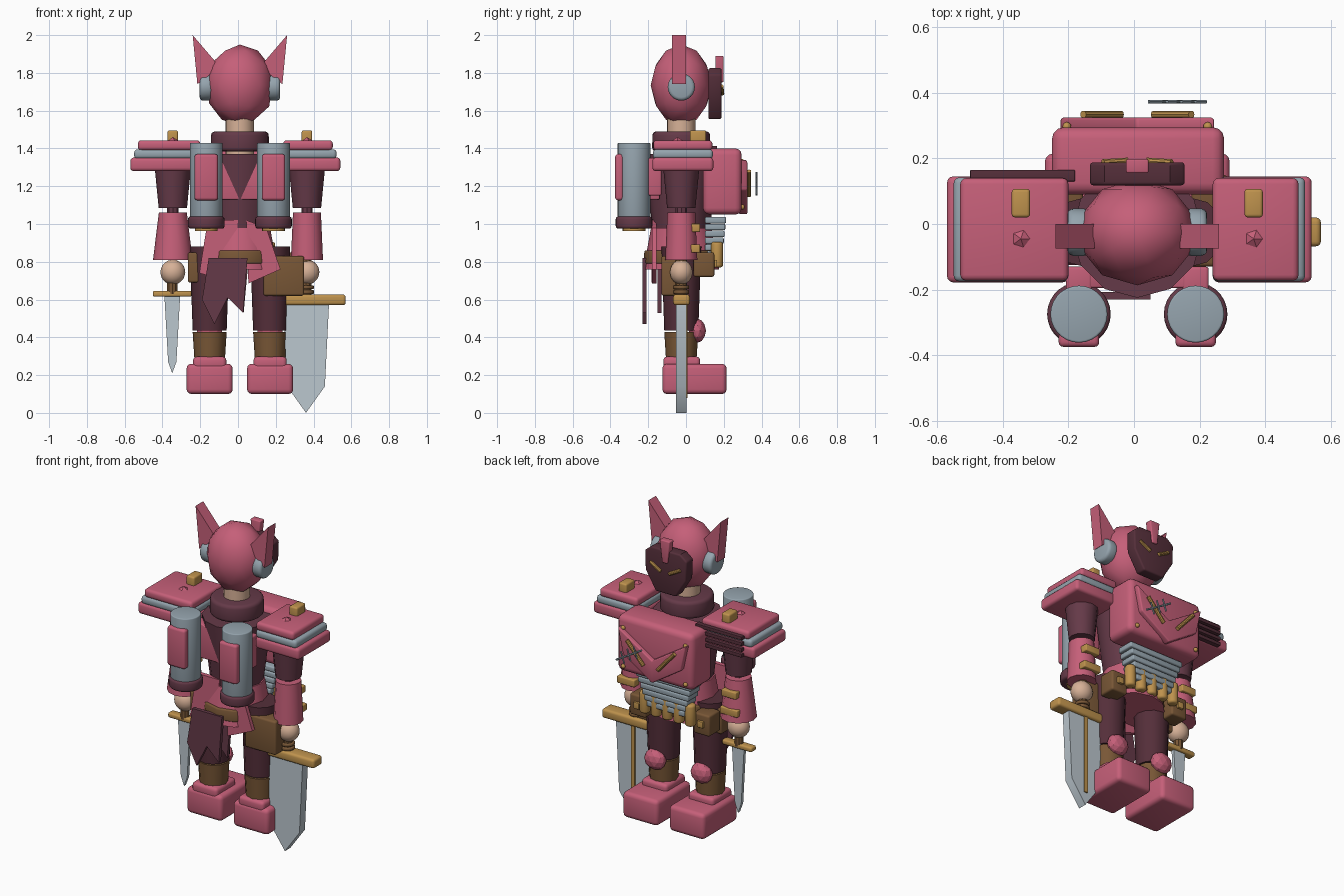
import bpy, bmesh
from math import radians, atan2, hypot
from mathutils import Matrix, Vector

cube = bpy.data.objects.get("Cube")
if cube:
    bpy.data.objects.remove(cube)


def material(name, rgb):
    m = bpy.data.materials.new(name)
    m.use_nodes = True
    m.diffuse_color = (*rgb, 1)
    m.node_tree.nodes["Principled BSDF"].inputs["Base Color"].default_value = (*rgb, 1)
    return m


ROSE = material("rose armour", (0.56, 0.115, 0.19))
PLUM = material("plum cloth", (0.13, 0.042, 0.065))
DARK = material("dark plum", (0.09, 0.028, 0.042))
STEEL = material("steel", (0.3, 0.37, 0.42))
BLADE = material("pale blade steel", (0.5, 0.57, 0.62))
GOLD = material("gold", (0.52, 0.29, 0.075))
BROWN = material("brown leather", (0.19, 0.095, 0.037))
SKIN = material("skin", (0.68, 0.44, 0.31))

CX, CY = 0.01, -0.025          # body axis
SIDES = (("left", 1), ("right", -1))


def finish(name, bm, mat, bevel=0, smooth=True):
    """Bevel the hard edges, then turn the mesh into a shaded object."""
    bmesh.ops.recalc_face_normals(bm, faces=bm.faces)
    if bevel:
        edges = [e for e in bm.edges if e.calc_face_angle(0) > radians(40)]
        bmesh.ops.bevel(bm, geom=edges, offset=bevel, segments=3, profile=0.5,
                        affect='EDGES', clamp_overlap=True)
    me = bpy.data.meshes.new(name)
    bm.to_mesh(me)
    bm.free()
    me.materials.append(mat)
    ob = bpy.data.objects.new(name, me)
    bpy.context.collection.objects.link(ob)
    if smooth:
        bpy.ops.object.select_all(action='DESELECT')
        ob.select_set(True)
        bpy.context.view_layer.objects.active = ob
        bpy.ops.object.shade_smooth_by_angle(angle=radians(35))
    return ob


def box(name, x, y, z, mat, bevel=0):
    """Box from (min, max) ranges."""
    bm = bmesh.new()
    bmesh.ops.create_cube(bm, size=1)
    for v in bm.verts:
        v.co = [(a + b) / 2 + c * (b - a) for (a, b), c in zip((x, y, z), v.co)]
    return finish(name, bm, mat, bevel)


def tube(name, x, y, z, r, mat, sides=24, bevel=0):
    """Upright cone section, z = (bottom, top), r = (bottom, top)."""
    bm = bmesh.new()
    bmesh.ops.create_cone(bm, cap_ends=True, segments=sides, radius1=r[0], radius2=r[1],
                          depth=z[1] - z[0],
                          matrix=Matrix.Translation((x, y, (z[0] + z[1]) / 2)))
    return finish(name, bm, mat, bevel)


def rod(name, a, b, r, mat, sides=10, bevel=0):
    a, b = Vector(a), Vector(b)
    rot = (b - a).to_track_quat('Z', 'Y').to_matrix().to_4x4()
    bm = bmesh.new()
    bmesh.ops.create_cone(bm, cap_ends=True, segments=sides, radius1=r, radius2=r,
                          depth=(b - a).length, matrix=Matrix.Translation((a + b) / 2) @ rot)
    return finish(name, bm, mat, bevel)


def ball(name, loc, size, mat, detail=3, smooth=True):
    bm = bmesh.new()
    bmesh.ops.create_icosphere(bm, subdivisions=detail, radius=1,
                               matrix=Matrix.Translation(loc) @ Matrix.Diagonal((*size, 1)))
    ob = finish(name, bm, mat, smooth=False)
    if smooth:
        ob.data.polygons.foreach_set("use_smooth", [True] * len(ob.data.polygons))
    return ob


def plate(name, pts, y, mat, bevel=0):
    """Flat outline in x, z, extruded over the y range."""
    bm = bmesh.new()
    face = bm.faces.new([bm.verts.new((px, y[0], pz)) for px, pz in pts])
    out = bmesh.ops.extrude_face_region(bm, geom=[face])["geom"]
    for v in out:
        if isinstance(v, bmesh.types.BMVert):
            v.co.y = y[1]
    return finish(name, bm, mat, bevel)


# Head, collar and mask
ball("head", (CX, CY, 1.735), (0.182, 0.162, 0.215), ROSE, 2)
tube("neck", CX, CY, (1.34, 1.56), (0.075, 0.075), SKIN)
tube("collar", CX, CY, (1.385, 1.49), (0.155, 0.152), PLUM, 24, 0.02)
plate("mask", [(CX + a, b) for a, b in
               [(-.145, 1.79), (-.1, 1.825), (.1, 1.825), (.145, 1.79), (.14, 1.67),
                (.07, 1.555), (-.07, 1.555), (-.14, 1.67)]], (0.118, 0.188), DARK, 0.01)
plate("mask_crest", [(CX + a, b) for a, b in
                     [(-.035, 1.89), (.035, 1.89), (.018, 1.75), (-.018, 1.75)]],
      (0.155, 0.198), ROSE, 0.006)
for side, s in SIDES:
    rod(side + "_eye", (CX + s * .03, .192, 1.69), (CX + s * .105, .187, 1.73), .011, GOLD)
    rod(side + "_ear_disc", (CX + s * .145, CY, 1.725), (CX + s * .213, CY, 1.725),
        .072, STEEL, 24, 0.018)
    plate(side + "_fin", [(CX + s * .25, 2.0), (CX + s * .13, 1.86), (CX + s * .16, 1.79),
                          (CX + s * .225, 1.74)], (-0.075, 0.0), ROSE)

# Torso and chest armour
tube("torso", CX, CY, (0.92, 1.37), (0.145, 0.2), PLUM, 12)
tube("hips", CX, CY, (0.76, 0.98), (0.2, 0.16), ROSE, 12)
tube("belt", CX, CY, (0.79, 0.86), (0.2, 0.195), BROWN, 12, 0.008)
box("chest_box", (-.25, .275), (.09, .295), (1.05, 1.4), ROSE, 0.035)
plate("chest_chevron", [(CX + a, b) for a, b in
                        [(-.235, 1.34), (0, 1.19), (.235, 1.34), (.2, 1.18), (0, 1.05),
                         (-.2, 1.18)]], (.28, .325), ROSE, 0.008)
plate("back_plate", [(CX + a, b) for a, b in
                     [(-.14, 1.13), (.14, 1.13), (.15, 1.35), (.06, 1.32), (0, 1.28),
                      (-.06, 1.32), (-.15, 1.35)]], (-.195, -.14), ROSE, 0.006)
for side, s in SIDES:
    rod(side + "_chest_bar", (CX + s * .165, .334, 1.28), (CX + s * .05, .334, 1.15),
        .012, GOLD)
    for z in (1.33, 1.09):
        ball(side + "_chest_bolt", (CX + s * .215, .297, z), (.014, .014, .014), GOLD, 2)

# Stitched scratch floating on the chest
scratch_a, scratch_b = Vector((.22, .373, 1.16)), Vector((.045, .373, 1.265))
rod("scratch_line", scratch_a, scratch_b, .006, STEEL, 6)
for i in range(3):
    p = scratch_a.lerp(scratch_b, (i + 1) / 4)
    rod("scratch_stitch", p + Vector((-.012, 0, -.035)), p + Vector((.012, 0, .035)),
        .005, STEEL, 6)

# Belly slats and belt capsules
for i in range(6):
    w = .19 - i * .012
    z = 1.02 - i * .036
    box("belly_slat", (CX - w, CX + w), (.1, .212 - i * .004), (z - .017, z + .017), STEEL, 0.008)
for i in range(5):
    x = CX + (i - 2) * .078
    rod("belt_capsule", (x, .165, .77), (x, .165, .905), .032, GOLD, 14, 0.014)

# Pouches
box("left_pouch", (.135, .35), (-.13, .0), (.62, .83), BROWN, 0.012)
box("right_pouch", (-.265, -.16), (-.1, .03), (.69, .85), BROWN, 0.012)
for side, s in SIDES:
    x = CX + s * .22
    box(side + "_front_pouch", (x - .055, x + .055), (.04, .15), (.72, .85), BROWN, 0.012)
    box(side + "_pouch_clasp", (x - .02, x + .02), (.145, .165), (.77, .81), GOLD, 0.004)

# Cloth panels behind the hips
plate("right_cloth_panel", [(-.16, 1.02), (0, 1.02), (-.03, .69), (-.205, .74)],
      (-.182, -.155), ROSE)
plate("left_cloth_panel", [(.045, 1.02), (.15, .98), (.225, .76), (.055, .685)],
      (-.18, -.155), ROSE)
plate("middle_cloth", [(-.03, 1.1), (.05, 1.1), (.055, .8), (.03, .53), (-.05, .62)],
      (-.15, -.13), PLUM)
plate("torn_cloth", [(-.155, .82), (.05, .82), (.028, .53), (-.055, .61), (-.125, .47),
                     (-.19, .6)], (-.23, -.208), PLUM)

# Rocket pack
for side, s in SIDES:
    x, y = CX + s * .178, -.275
    tube(side + "_rocket", x, y, (1.02, 1.43), (.087, .087), STEEL, 28, 0.006)
    tube(side + "_nozzle", x, y, (.975, 1.04), (.097, .097), PLUM, 28, 0.015)
    tube(side + "_nozzle_core", x, y, (.962, 1.0), (.06, .06), GOLD)
    box(side + "_rocket_plate", (x - .062, x + .062), (-.375, -.33), (1.125, 1.37), ROSE, 0.015)
    box(side + "_rocket_mount", (x - .04, x + .04), (-.21, -.13), (1.15, 1.35), ROSE, 0.01)

# Arms
for side, s in SIDES:
    x = CX + s * .355
    tube(side + "_upper_arm", x, CY, (1.085, 1.32), (.075, .098), PLUM, 12)
    tube(side + "_forearm", x, CY, (.81, 1.06), (.085, .074) if s > 0 else (.105, .074), ROSE, 12)
    tube(side + "_elbow", x, CY, (1.0, 1.12), (.03, .03), PLUM, 8)
    ball(side + "_hand", (x, CY, .745), (.066, .06, .066), SKIN)
    for z, w in ((.98, .05), (.87, .06)):
        box(side + "_bracer_buckle", (x - w, x + w), (.02, .075), (z - .022, z + .022), GOLD, 0.006)
    ball(side + "_shoulder_ball", (x, -.045, 1.36), (.1, .1, .1), ROSE, 1, False)
    box(side + "_shoulder_knob", (x - .028, x + .028), (.02, .107), (1.42, 1.495), GOLD, 0.01)

# Layered shoulder pads
for side, inner, outer in (("left", .24, .542), ("right", -.2, -.57)):
    s = 1 if outer > 0 else -1
    for part, inset, z, mat in (("lower", 0, (1.28, 1.352), ROSE), ("middle", .02, (1.345, 1.395), STEEL),
                                ("upper", .04, (1.39, 1.443), ROSE)):
        box(f"{side}_{part}_pad", sorted((inner, outer - s * inset)),
            (-.178 + inset / 8, .145 - inset / 8), z, mat, 0.018)
for i in range(4):
    z = 1.295 + i * .036
    box("pad_vent_slat", (-.5, -.18), (.13, .165), (z - .011, z + .011), DARK, 0.003)

# Legs and boots
for side, s in SIDES:
    x = CX + s * .16
    tube(side + "_thigh", x, CY, (.435, .88), (.09, .106), DARK, 12)
    tube(side + "_shin", x, CY, (.27, .428), (.08, .09), BROWN, 12)
    ball(side + "_knee_pad", (x, .06, .435), (.07, .046, .064), ROSE, 2, False)
    box(side + "_boot", (x - .122, x + .122), (-.125, .215), (.1, .26), ROSE, 0.025)
    box(side + "_boot_cuff", (x - .088, x + .088), (-.12, .075), (.23, .298), ROSE, 0.02)

# Large sword in the left hand
sx = .36
plate("sword_blade", [(sx, 0), (sx + .1, .14), (sx + .122, .58), (sx - .122, .58),
                      (sx - .1, .14)], (-.052, .002), BLADE)
box("sword_inlay", (sx - .012, sx + .012), (0, .009), (.08, .58), GOLD)
box("sword_guard", (sx - .21, sx + .21), (-.068, .02), (.57, .627), GOLD, 0.015)
rod("sword_grip", (sx, CY, .6), (sx, CY, .83), .03, BROWN)
for z in (.64, .665):
    tube("sword_grip_wrap", sx, CY, (z - .01, z + .01), (.042, .042), BROWN, 16, 0.006)

# Dagger in the right hand
dx = -.348
plate("dagger_blade", [(dx, .21), (dx + .022, .27), (dx + .042, .625), (dx - .042, .625),
                       (dx - .022, .27)], (-.035, -.015), BLADE)
box("dagger_guard", (dx - .103, dx + .103), (-.05, 0), (.615, .646), GOLD, 0.01)
rod("dagger_grip", (dx, CY, .63), (dx, CY, .8), .028, BROWN)
